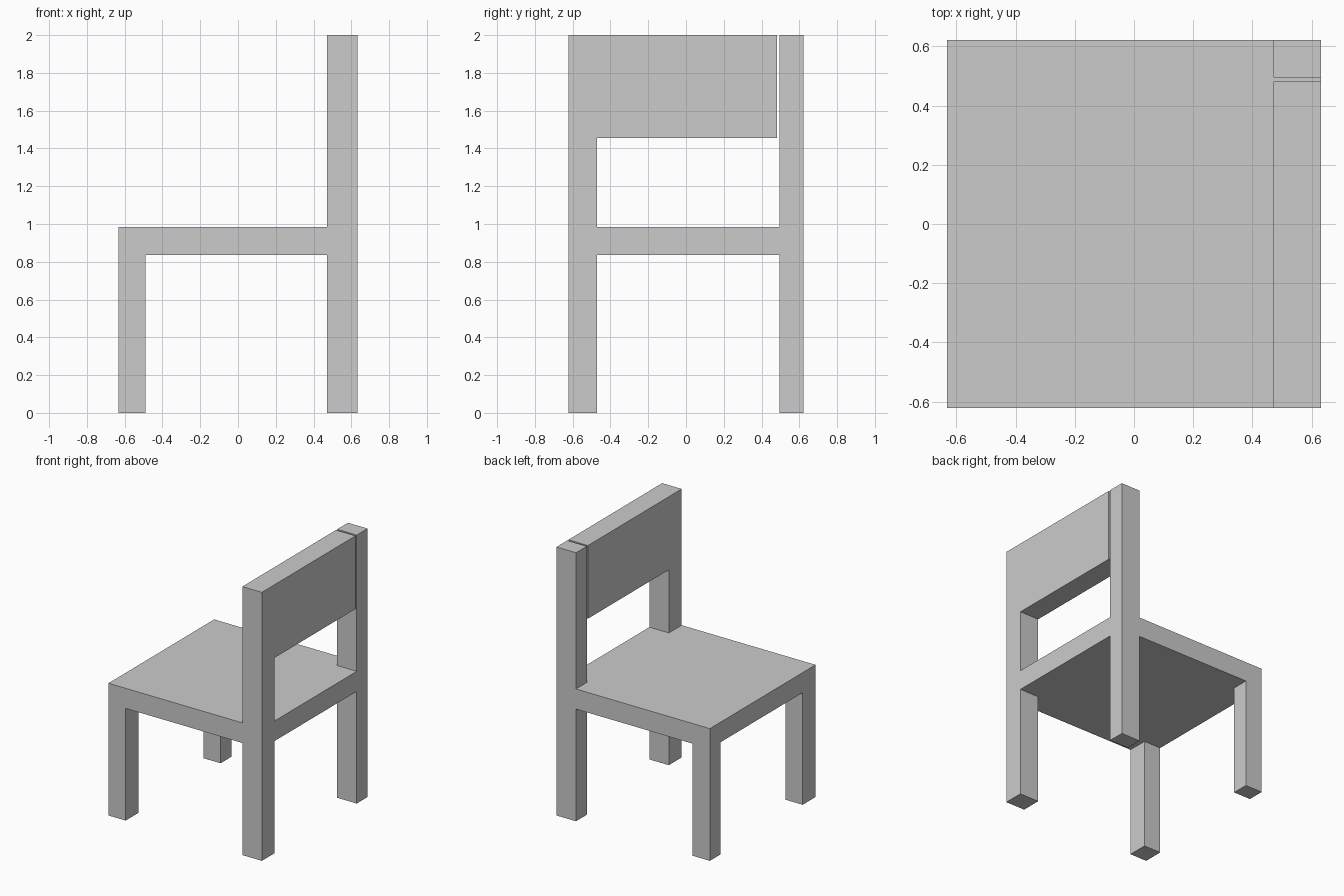
import bpy, bmesh
from mathutils import Vector

if "Cube" in bpy.data.objects:
    bpy.data.objects.remove(bpy.data.objects["Cube"])

# Shared dimensions
X0, X1 = -0.632, 0.632           # overall width
Y0, Y1 = -0.622, 0.622           # overall depth
LEG_X, POST_X = -0.49, 0.471     # inner faces of the low legs / tall posts
NEAR_Y, FAR_Y = -0.471, 0.495    # inner faces of the near / far legs
SEAT_Z0, SEAT_Z1 = 0.835, 0.985
REST_Z, TOP_Z = 1.455, 2.0


def box(name, x, y, z):
    """Axis-aligned block from (min, max) ranges."""
    bm = bmesh.new()
    bmesh.ops.create_cube(bm, size=1)
    size = Vector((x[1] - x[0], y[1] - y[0], z[1] - z[0]))
    centre = Vector((sum(x) / 2, sum(y) / 2, sum(z) / 2))
    bmesh.ops.scale(bm, vec=size, verts=bm.verts)
    mesh = bpy.data.meshes.new(name)
    bm.to_mesh(mesh)
    bm.free()
    obj = bpy.data.objects.new(name, mesh)
    obj.location = centre
    bpy.context.collection.objects.link(obj)
    return obj


# Seat slab
box("seat", (X0, X1), (Y0, Y1), (SEAT_Z0, SEAT_Z1))

# Legs below the seat, and posts continuing the legs on the backrest side
for side, y in (("near", (Y0, NEAR_Y)), ("far", (FAR_Y, Y1))):
    box(f"{side}_front_leg", (X0, LEG_X), y, (0, SEAT_Z0))
    box(f"{side}_back_leg", (POST_X, X1), y, (0, SEAT_Z0))
    box(f"{side}_back_post", (POST_X, X1), y, (SEAT_Z1, TOP_Z))

# Backrest panel: joins the near post, leaves a slim gap at the far post
box("backrest", (POST_X, X1), (NEAR_Y, 0.481), (REST_Z, TOP_Z))
